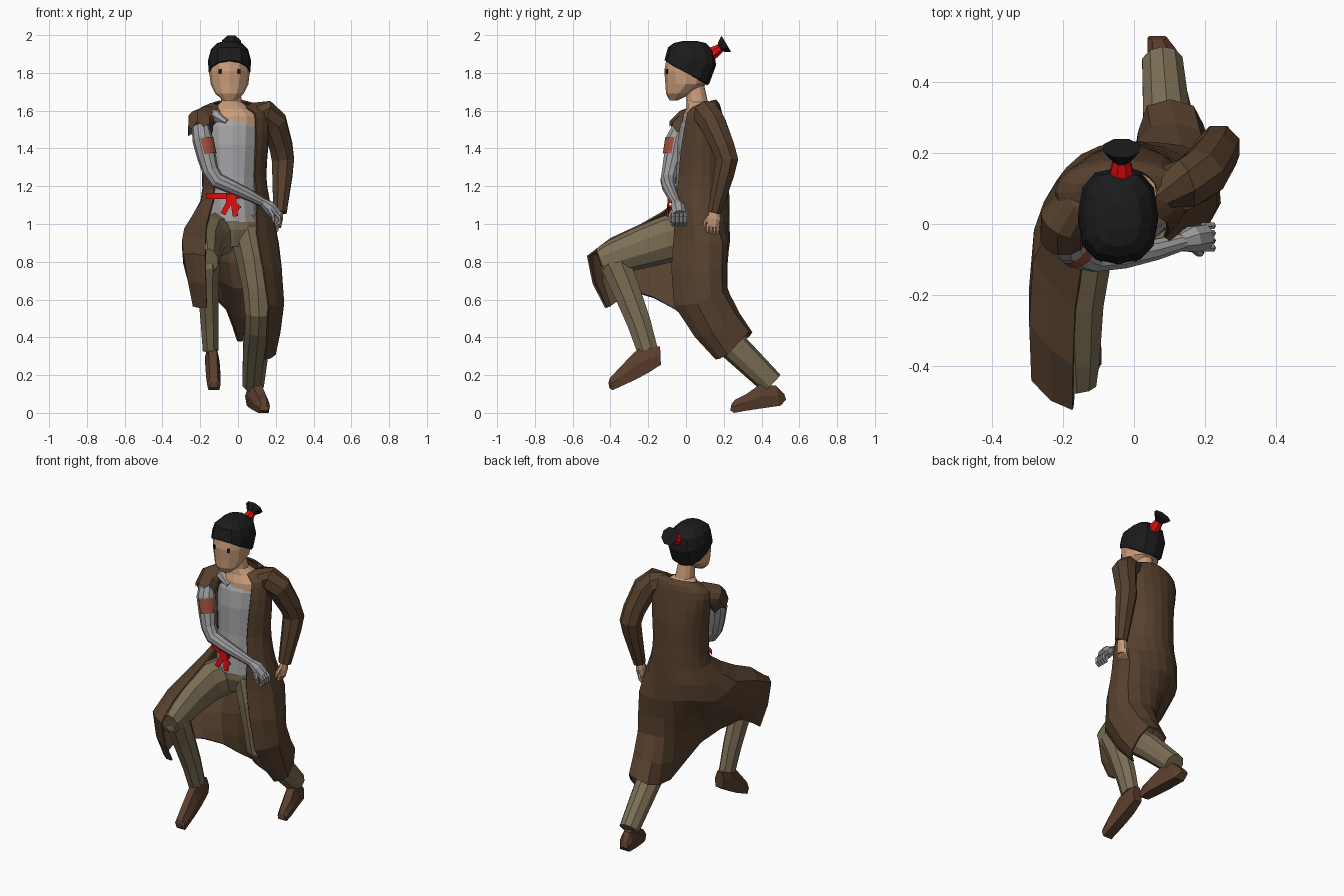
import bpy, bmesh, math
from mathutils import Vector

def mat(name, r, g, b):
    m = bpy.data.materials.new(name)
    m.diffuse_color = (r, g, b, 1)
    return m

BROWN = mat("coat brown", .095, .052, .027)
TAN = mat("trouser tan", .20, .158, .09)
SHOE = mat("shoe brown", .105, .049, .027)
GREY = mat("shirt grey", .36, .36, .37)
METAL = mat("metal grey", .33, .33, .34)
SKIN = mat("skin", .60, .34, .20)
BLACK = mat("hair black", .011, .011, .011)
RED = mat("bright red", .75, .004, .004)
RUST = mat("rust red", .33, .075, .035)

def loft(name, rings, m, closed=True, caps=True):
    """Skin a list of equally long point rings."""
    bm = bmesh.new()
    vs = [[bm.verts.new(p) for p in r] for r in rings]
    n = len(vs[0])
    for a, b in zip(vs, vs[1:]):
        for i in range(n if closed else n - 1):
            j = (i + 1) % n
            bm.faces.new((a[i], a[j], b[j], b[i]))
    if closed and caps:
        bm.faces.new(vs[0])
        bm.faces.new(vs[-1])
    bmesh.ops.recalc_face_normals(bm, faces=bm.faces)
    me = bpy.data.meshes.new(name)
    bm.to_mesh(me)
    bm.free()
    me.materials.append(m)
    o = bpy.data.objects.new(name, me)
    bpy.context.collection.objects.link(o)
    return o

def oval(z, cx, cy, rx, ry, tilt=0, angles=range(0, 360, 30), power=1):
    """Horizontal ring; angle 0 faces front, tilt lifts the front, power < 1 squares it."""
    out = []
    for t in angles:
        s, c = math.sin(math.radians(t)), math.cos(math.radians(t))
        out.append((cx + rx * math.copysign(abs(s) ** power, s),
                    cy - ry * math.copysign(abs(c) ** power, c), z + tilt * c))
    return out

def refine(pts):
    """Insert smooth midpoints along a line of points, keeping the originals."""
    P = [Vector(p) for p in pts]
    out = [P[0]]
    for i in range(len(P) - 1):
        a, d = P[max(i - 1, 0)], P[min(i + 2, len(P) - 1)]
        out += [(9 * (P[i] + P[i + 1]) - a - d) / 16, P[i + 1]]
    return out

def tube_rings(path, sides, ref, flat):
    P = [Vector(p[:3]) for p in path]
    out = []
    for i, p in enumerate(P):
        t = Vector()
        if i: t += (p - P[i - 1]).normalized()
        if i < len(P) - 1: t += (P[i + 1] - p).normalized()
        t.normalize()
        u = Vector(ref)
        u = (u - t * u.dot(t)).normalized()
        v = t.cross(u)
        out.append([p + path[i][3] * (u * flat * math.cos(a) + v * math.sin(a))
                    for a in (2 * math.pi * (k + .5) / sides for k in range(sides))])
    return out

def tube(name, path, m, sides=8, ref=(1, 0, 0), flat=1, caps=True):
    return loft(name, tube_rings(path, sides, ref, flat), m, True, caps)

def plate(name, c, size, m, rot=(0, 0, 0)):
    bpy.ops.mesh.primitive_cube_add(size=1, location=c, rotation=rot)
    o = bpy.context.object
    o.name = name
    o.scale = size
    o.data.materials.append(m)

# Head and neck
HX = -.045
loft("head", [oval(*r) for r in (
    (1.655, HX, -.065, .035, .022), (1.69, HX, -.04, .075, .066), (1.74, HX, .0, .1, .109),
    (1.81, HX, .005, .108, .12), (1.88, HX, .01, .107, .113), (1.92, HX, .02, .08, .09))], SKIN)
loft("neck", [oval(*r) for r in (
    (1.52, -.015, .07, .13, .09), (1.57, -.02, .07, .13, .086), (1.61, -.03, .075, .1, .073),
    (1.645, -.035, .06, .056, .056), (1.74, -.04, .045, .048, .05))], SKIN)
for s, side in ((-1, "right"), (1, "left")):
    plate(side + "_eye", (HX + s * .05, -.101, 1.808), (.015, .008, .026), BLACK, (0, 0, s * .45))

# Hair cap, tie and tuft
loft("hair", [oval(*r, power=.8) for r in (
    (1.8, HX, .0, .107, .113, .067), (1.81, HX, .006, .112, .118, .065),
    (1.87, HX, .027, .113, .132, .03), (1.925, HX, .027, .098, .122, .01),
    (1.958, HX, .02, .065, .085), (1.968, HX, .02, .03, .04))], BLACK)
tube("hair_tie", [(-.035, .11, 1.885, .038), (-.035, .15, 1.91, .034), (-.035, .188, 1.935, .023)], RED)
tube("hair_tuft", [(-.035, .175, 1.928, .02), (-.035, .192, 1.94, .037), (-.035, .214, 1.953, .055)], BLACK, 8)

# Shirt, belt and hips
loft("shirt", [oval(*r) for r in (
    (1.01, -.025, .04, .13, .11), (1.13, -.03, .045, .126, .106), (1.25, -.03, .05, .125, .1),
    (1.42, -.03, .065, .14, .112), (1.52, -.03, .075, .145, .106), (1.56, -.03, .08, .13, .09))], GREY)
tube("shirt_collar", [(-.16, .06, 1.585, .034), (-.12, .012, 1.575, .034), (-.06, -.012, 1.54, .014)], GREY, 6)
loft("belt", [oval(z, -.02, .02, .16, .108, angles=range(290, 371, 10)) for z in (1.133, 1.165)],
     RED, closed=False)
plate("belt_knot", (-.035, -.083, 1.135), (.055, .03, .045), RED)
for x, z, a, h in ((-.06, 1.09, .5, .085), (-.02, 1.085, -.15, .09), (-.015, 1.1, -.9, .06)):
    plate("belt_tail", (x, -.094, z), (.028, .009, h), RED, (-.1, a, 0))
loft("hips", [oval(*r) for r in (
    (1.05, -.025, .05, .137, .112), (.97, -.02, .06, .15, .12), (.88, -.03, .06, .07, .09))], TAN)

# Trouser legs: right one raised, left one trailing
tube("right_thigh", [(-.09, .06, .95, .12), (-.155, -.08, .925, .125), (-.17, -.22, .88, .113),
                     (-.165, -.38, .825, .092), (-.16, -.455, .80, .072)], TAN, 10, flat=.78)
tube("right_shin", [(-.16, -.40, .86, .06), (-.158, -.375, .79, .087), (-.158, -.32, .66, .078),
                    (-.15, -.25, .48, .068), (-.145, -.205, .335, .06)], TAN, 8, flat=.75)
tube("left_leg", [(.05, .06, .98, .11), (.085, .055, .82, .108), (.105, .05, .66, .092),
                  (.112, .06, .54, .086), (.108, .12, .46, .082), (.095, .26, .345, .078),
                  (.08, .455, .155, .065)], TAN, 10, flat=.92)

# Shoes: stations of centre x, bottom y z, top y z, half width
def shoe(name, stations):
    rings = []
    for x, yb, zb, yt, zt, w in stations:
        ym, zm = (yb + yt) / 2, (zb + zt) / 2
        rings.append([(x - w * .8, yb, zb), (x - w, ym, zm), (x - w * .55, yt, zt),
                      (x + w * .55, yt, zt), (x + w, ym, zm), (x + w * .8, yb, zb)])
    loft(name, rings, SHOE)

shoe("right_shoe", [(-.14, -.133, .255, -.137, .35, .032), (-.138, -.2, .212, -.205, .365, .038),
                    (-.134, -.27, .175, -.275, .32, .039), (-.13, -.35, .138, -.365, .225, .038),
                    (-.128, -.39, .12, -.403, .185, .036), (-.128, -.407, .135, -.41, .16, .022)])
shoe("left_shoe", [(.137, .235, .012, .24, .045, .025), (.135, .255, 0, .26, .07, .034),
                   (.122, .31, .01, .32, .1, .043), (.1, .4, .024, .39, .15, .045),
                   (.08, .5, .038, .475, .145, .042), (.066, .53, .07, .52, .1, .028)])

# Long open coat: ovals down to the waist, then a draped skirt from left front
# edge round the back to the right front edge, pulled over the raised knee
ARC = range(40, 321, 35)
top = [oval(*r, angles=ARC) for r in (
    (1.635, -.03, .09, .095, .065, -.02), (1.61, -.03, .085, .165, .09, -.02),
    (1.56, -.03, .085, .19, .105), (1.4, -.02, .08, .175, .135),
    (1.25, -.02, .075, .166, .145), (1.12, -.015, .07, .18, .155))]
skirt = [
    [(.10, -.06, .95), (.205, .05, .9), (.19, .19, .9), (.07, .225, .9), (-.06, .22, .92),
     (-.17, .165, .93), (-.25, .06, .91), (-.28, -.1, .975), (-.165, -.24, .995)],
    [(.16, -.06, .57), (.24, .06, .58), (.2, .19, .64), (.06, .215, .66), (-.03, .16, .66),
     (-.12, .0, .71), (-.255, -.2, .74), (-.285, -.44, .84), (-.172, -.52, .83)],
    [(.14, .16, .285), (.195, .22, .31), (.165, .33, .43), (.04, .33, .40), (0, .16, .38),
     (-.06, -.06, .55), (-.18, -.27, .64), (-.235, -.40, .565), (-.165, -.425, .56)]]
rows = [refine(r) for r in top + skirt]
columns = [refine(c) for c in zip(*rows)]
coat = loft("coat", list(zip(*columns)), BROWN, closed=False)
sol = coat.modifiers.new("cloth", 'SOLIDIFY')
sol.thickness, sol.offset = .01, 0

# Left arm: full sleeve, hand at the hip
tube("left_sleeve", [(.06, .1, 1.585, .06), (.14, .11, 1.585, .075), (.19, .14, 1.535, .075),
                     (.228, .195, 1.41, .066), (.238, .217, 1.34, .064), (.235, .2, 1.26, .058),
                     (.222, .15, 1.06, .038)], BROWN, 8)
tube("left_hand", [(.222, .152, 1.08, .026), (.215, .148, 1.03, .038), (.208, .14, .985, .034)], SKIN, 8, flat=.65)
for i in range(4):
    y = .115 + i * .018
    tube("left_finger", [(.21, y, 1.0, .011), (.205, y, .97, .011), (.19, y - .005, .945, .008)], SKIN, 6)
tube("left_thumb", [(.212, .125, 1.04, .012), (.205, .1, 1.01, .011), (.198, .095, .985, .008)], SKIN, 6)

# Right arm: torn short sleeve over a metal arm crossing the waist
cuff = tube_rings([(-.08, .07, 1.56, .06), (-.16, .05, 1.56, .066), (-.198, .01, 1.545, .07),
                   (-.198, -.035, 1.485, .068)], 12, (1, 0, 0), 1)
for i, p in enumerate(cuff[-1]):
    p.z += .02 if i % 2 else -.01
loft("right_torn_sleeve", cuff, BROWN, caps=False)
ARM = [(-.198, -.025, 1.515, .045), (-.188, -.052, 1.45, .055), (-.165, -.07, 1.35, .05),
       (-.145, -.085, 1.28, .044), (-.11, -.094, 1.23, .042), (-.03, -.09, 1.195, .037),
       (.06, -.072, 1.153, .031), (.14, -.05, 1.11, .024)]
tube("metal_arm", ARM, METAL, 10, (0, 1, 0))
tube("metal_palm", [(.13, -.052, 1.115, .024), (.165, -.043, 1.09, .036), (.2, -.036, 1.05, .034)],
     METAL, 8, (0, 1, 0), 1.1)
for i in range(4):
    y = -.068 + i * .021
    tube("metal_finger", [(.195, y, 1.06, .011), (.22, y, 1.035, .011), (.222, y, 1.01, .01),
                          (.2, y, .992, .009)], METAL, 6, (0, 1, 0))
tube("metal_thumb", [(.165, -.065, 1.08, .013), (.185, -.082, 1.045, .012), (.19, -.08, 1.01, .009)],
     METAL, 6, (0, 1, 0))

# Rust patch: front inner faces of a slightly larger sleeve round the metal arm
patch = tube("arm_patch", [(-.187, -.053, 1.445, .059), (-.167, -.069, 1.36, .0555)], RUST, 20, (0, 1, 0), caps=False)
bm = bmesh.new()
bm.from_mesh(patch.data)
away = [f for f in bm.faces if f.normal.dot(Vector((.5, -.86, 0))) < .68]
bmesh.ops.delete(bm, geom=away, context='FACES')
bm.to_mesh(patch.data)
bm.free()
